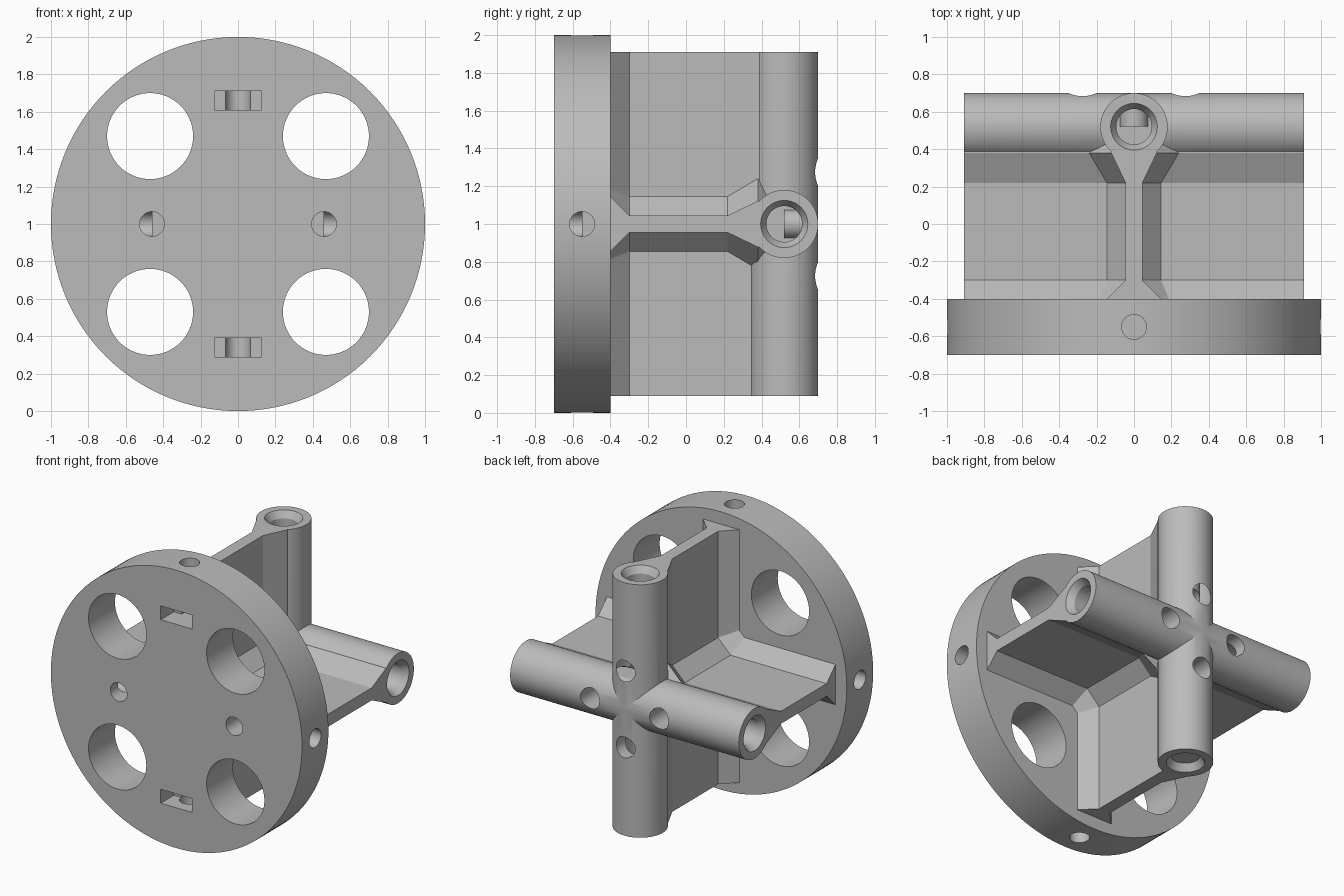
import bpy, bmesh, math
from mathutils import Vector

if "Cube" in bpy.data.objects:
    bpy.data.objects.remove(bpy.data.objects["Cube"])

grey = bpy.data.materials.new("plain_grey")
grey.use_nodes = True
grey.diffuse_color = (0.5, 0.5, 0.5, 1)
grey.node_tree.nodes["Principled BSDF"].inputs["Base Color"].default_value = (0.5, 0.5, 0.5, 1)


def add_object(name, bm):
    bmesh.ops.recalc_face_normals(bm, faces=bm.faces)
    mesh = bpy.data.meshes.new(name)
    bm.to_mesh(mesh)
    bm.free()
    mesh.materials.append(grey)
    obj = bpy.data.objects.new(name, mesh)
    bpy.context.collection.objects.link(obj)
    return obj


def rod(name, start, end, r1, r2=None, sides=48):
    """Cylinder or cone between two points."""
    start, end = Vector(start), Vector(end)
    axis = end - start
    bm = bmesh.new()
    bmesh.ops.create_cone(bm, cap_ends=True, segments=sides, radius1=r1,
                          radius2=r1 if r2 is None else r2, depth=axis.length)
    bm.transform(axis.to_track_quat('Z', 'Y').to_matrix().to_4x4())
    bmesh.ops.translate(bm, verts=bm.verts, vec=(start + end) / 2)
    return add_object(name, bm)


def box(name, centre, size):
    bm = bmesh.new()
    bmesh.ops.create_cube(bm, size=1)
    bmesh.ops.scale(bm, verts=bm.verts, vec=size)
    bmesh.ops.translate(bm, verts=bm.verts, vec=centre)
    return add_object(name, bm)


def combine(body, parts, operation):
    """Apply exact booleans, then drop the helper parts."""
    for part in parts:
        part.hide_render = True
        mod = body.modifiers.new(part.name, 'BOOLEAN')
        mod.operation, mod.solver, mod.object = operation, 'EXACT', part
    graph = bpy.context.evaluated_depsgraph_get()
    result = bpy.data.meshes.new_from_object(body.evaluated_get(graph))
    body.modifiers.clear()
    body.data = result
    for part in parts:
        bpy.data.objects.remove(part)


def smooth(obj):
    bpy.ops.object.select_all(action='DESELECT')
    obj.select_set(True)
    bpy.context.view_layer.objects.active = obj
    bpy.ops.object.shade_smooth_by_angle(angle=math.radians(25))


MID = 1.0        # height of the centre
AXIS_Y = 0.52    # depth of the tube axes
REACH = 0.91     # half length of the arms
PIN_Y = -0.55    # depth of the rim holes
ARMS = [(1, 0), (-1, 0), (0, 1), (0, -1)]
DIAGONALS = [(1, 1), (-1, 1), (-1, -1), (1, -1)]


def at(arm, dist, y):
    return (arm[0] * dist, y, MID + arm[1] * dist)


# Front disc with large openings, rim holes, elbow holes and slots
disc = rod("mounting_disc", (0, -0.7, MID), (0, -0.4, MID), 1.0, sides=128)
cuts = [rod("opening", at(d, 0.47, -0.8), at(d, 0.47, -0.3), 0.23, sides=64) for d in DIAGONALS]
for arm in ARMS:
    inner = 0.46 if arm[0] else 0.61
    cuts.append(rod("rim_hole", at(arm, inner, PIN_Y), at(arm, 1.1, PIN_Y), 0.066))
    if arm[0]:
        cuts.append(rod("elbow_hole", at(arm, inner, -0.8), at(arm, inner, PIN_Y), 0.066))
    else:
        cuts.append(box("slot", at(arm, 0.66, -0.675), (0.25, 0.25, 0.1)))
combine(disc, cuts, 'DIFFERENCE')
smooth(disc)


# Crossed webs: a plus section with chamfered inner corners, lofted along y
def section(bm, y, half, corner):
    ring = []
    for i, (sx, sz) in enumerate(DIAGONALS):
        plain = (sx, sz) == (1, -1) and y > 0
        upright = 0.045 if plain else half
        pts = [(REACH, half), (corner, half), (upright, corner), (upright, REACH)]
        if i % 2:
            pts.reverse()
        ring += [bm.verts.new((sx * x, y, MID + sz * z)) for x, z in pts]
    return ring


bm = bmesh.new()
rings = [section(bm, *s) for s in ((-0.4, 0.145, 0.186), (-0.3, 0.045, 0.145),
                                   (0.22, 0.045, 0.145), (0.38, 0.122, 0.24),
                                   (0.46, 0.122, 0.14))]
for low, high in zip(rings, rings[1:]):
    for i in range(len(low)):
        j = (i + 1) % len(low)
        bm.faces.new((low[i], low[j], high[j], high[i]))
bm.faces.new(rings[0])
bm.faces.new(rings[-1])
frame = add_object("crossed_tube_frame", bm)

# Two crossing tubes joined to the webs
tubes = [rod("tube", at(arm, -REACH, AXIS_Y), at(arm, REACH, AXIS_Y), 0.18, sides=64)
         for arm in (ARMS[0], ARMS[2])]
combine(frame, tubes, 'UNION')

# Countersunk bores that turn out through the back
cuts = []
for arm in ARMS:
    cuts.append(rod("bore", at(arm, 0.275, AXIS_Y), at(arm, 1.0, AXIS_Y), 0.095))
    cuts.append(rod("countersink", at(arm, REACH - 0.05, AXIS_Y), at(arm, REACH + 0.01, AXIS_Y),
                    0.094, 0.131))
    cuts.append(rod("vent", at(arm, 0.275, AXIS_Y), at(arm, 0.275, 0.8), 0.075))
combine(frame, cuts, 'DIFFERENCE')
smooth(frame)
